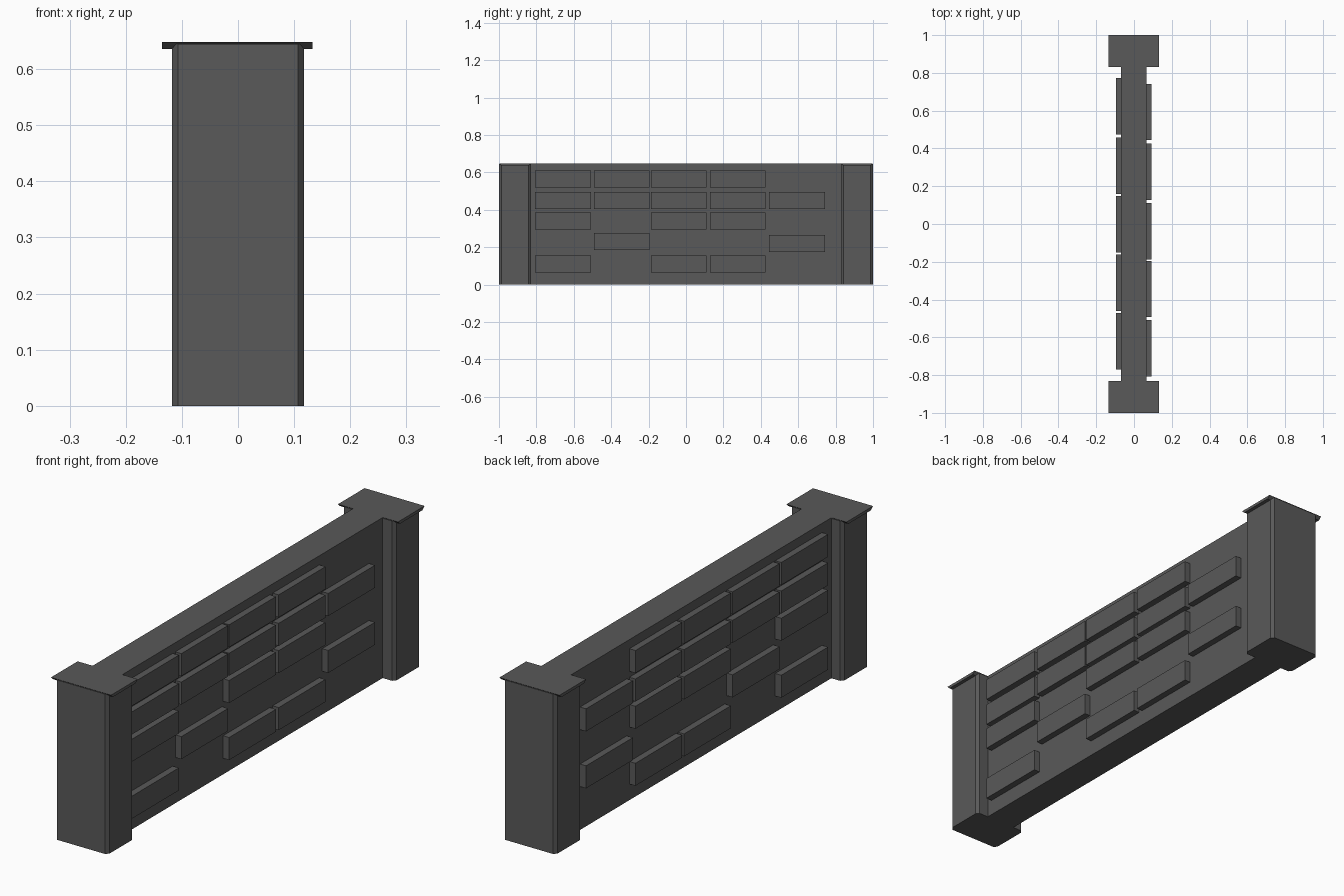
import bpy, bmesh

if "Cube" in bpy.data.objects:
    bpy.data.objects.remove(bpy.data.objects["Cube"])

mat = bpy.data.materials.new("dark_stone")
mat.diffuse_color = (0.1, 0.1, 0.1, 1)
mat.use_nodes = True
mat.node_tree.nodes["Principled BSDF"].inputs["Base Color"].default_value = mat.diffuse_color


def loft(name, bottom, top, z0, z1):
    """Solid between two matching outlines at heights z0 and z1."""
    bm = bmesh.new()
    a = [bm.verts.new((x, y, z0)) for x, y in bottom]
    b = [bm.verts.new((x, y, z1)) for x, y in top]
    bm.faces.new(a)
    bm.faces.new(b)
    n = len(a)
    for i in range(n):
        j = (i + 1) % n
        bm.faces.new((a[i], a[j], b[j], b[i]))
    bmesh.ops.recalc_face_normals(bm, faces=bm.faces)
    me = bpy.data.meshes.new(name)
    bm.to_mesh(me)
    bm.free()
    me.materials.append(mat)
    ob = bpy.data.objects.new(name, me)
    bpy.context.collection.objects.link(ob)
    return ob


def rect(x0, x1, y0, y1):
    return [(x0, y0), (x1, y0), (x1, y1), (x0, y1)]


def box(name, x0, x1, y0, y1, z0, z1):
    r = rect(x0, x1, y0, y1)
    return loft(name, r, r, z0, z1)


H = 0.648

# Wall slab between the pillars
box("wall", -0.068, 0.065, -0.84, 0.84, 0, H)

# End pillars with chamfered corners and overhanging caps
X, CX, CY = 0.118, 0.011, 0.013
for end, s in (("front", -1), ("back", 1)):
    y0, y1 = sorted((s * 0.83, s * 1.0))
    outline = [(-X + CX, y0), (X - CX, y0), (X, y0 + CY), (X, y1 - CY),
               (X - CX, y1), (-X + CX, y1), (-X, y1 - CY), (-X, y0 + CY)]
    loft(end + "_pillar", outline, outline, 0, H - 0.003)
    loft(end + "_cap", rect(-0.135, 0.133, y0 + CY, y1 - CY),
         rect(-0.135, 0.133, y0, y1), 0.636, H)

# Raised bricks: same layout on both faces, the left one shifted along y
columns = [-0.807, -0.493, -0.188, 0.128, 0.444]
rows = [0.52, 0.405, 0.295, 0.185, 0.065]
layout = ["1111.", "11111", "1.11.", ".1..1", "1.11."]
left_columns = [-0.77, -0.46, -0.15, 0.16, 0.475]
for side, x0, x1, cols in (("right", 0.06, 0.092, columns),
                           ("left", -0.095, -0.066, left_columns)):
    for r, pattern in enumerate(layout):
        for c, used in enumerate(pattern):
            if used == "1":
                y = cols[c]
                z = rows[r] - (0.01 if (r, c) == (3, 4) else 0)
                box(f"{side}_brick_{r}_{c}", x0, x1, y, y + 0.298, z, z + 0.091)
